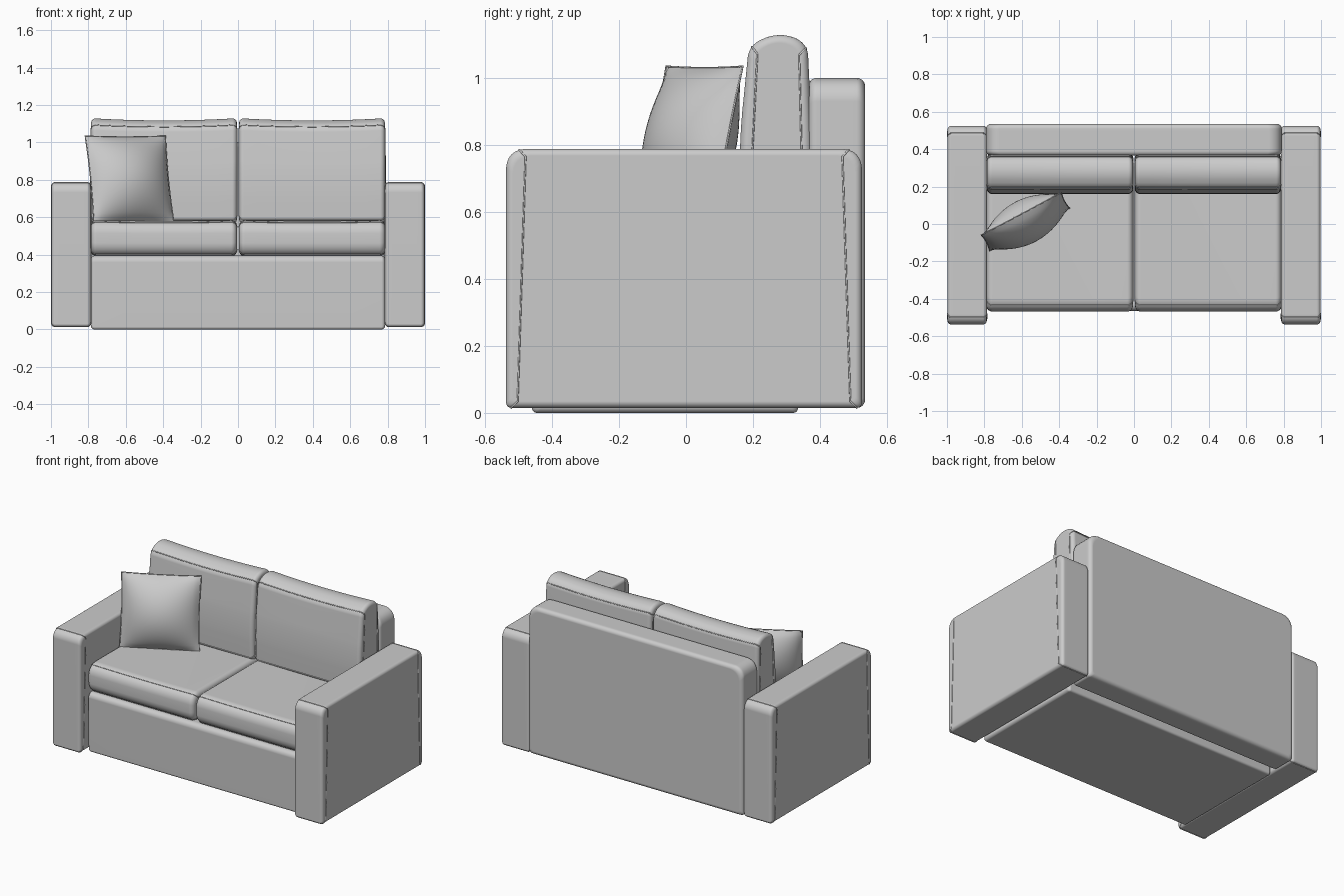
import bpy, bmesh, math
from mathutils import Euler, Vector

if "Cube" in bpy.data.objects:
    bpy.data.objects.remove(bpy.data.objects["Cube"])


def rounded(corners, seg=6):
    """Outline from (p, q, radius) corners, each rounded with a small curve."""
    pts, n = [], len(corners)
    for i, (p, q, r) in enumerate(corners):
        c = Vector((p, q))
        a = c + (Vector(corners[i - 1][:2]) - c).normalized() * r
        b = c + (Vector(corners[(i + 1) % n][:2]) - c).normalized() * r
        k = c.lerp(a.lerp(b, 0.5), 0.17)
        for s in range(seg + 1):
            t = s / seg
            pts.append(a * (1 - t) ** 2 + k * 2 * t * (1 - t) + b * t * t)
    return pts


def finish(name, bm):
    bmesh.ops.recalc_face_normals(bm, faces=bm.faces)
    me = bpy.data.meshes.new(name)
    bm.to_mesh(me)
    bm.free()
    ob = bpy.data.objects.new(name, me)
    bpy.context.collection.objects.link(ob)
    bpy.ops.object.select_all(action='DESELECT')
    ob.select_set(True)
    bpy.context.view_layer.objects.active = ob
    bpy.ops.object.shade_smooth_by_angle(angle=math.radians(50))
    return ob


def piping(name, points, radius=0.003):
    cu = bpy.data.curves.new(name, 'CURVE')
    cu.dimensions = '3D'
    cu.bevel_depth = radius
    cu.bevel_resolution = 1
    sp = cu.splines.new('POLY')
    sp.points.add(len(points) - 1)
    for pt, co in zip(sp.points, points):
        pt.co = (*co, 1)
    sp.use_cyclic_u = True
    bpy.context.collection.objects.link(bpy.data.objects.new(name, cu))


def upholstered(name, corners, a0, a1, r, axis='x', sag=0.0, seams=()):
    """Pad: an outline swept along an axis, with softly rounded ends and seams."""
    prof = rounded(corners)
    ps, qs = [v.x for v in prof], [v.y for v in prof]
    cp, cq = (min(ps) + max(ps)) / 2, (min(qs) + max(qs)) / 2
    hp, hq = max(ps) - cp, max(qs) - cq
    arc = [math.radians(15 * i) for i in range(7)]
    stations = [(a0 + r * (1 - math.cos(t)), r * (1 - math.sin(t))) for t in arc]
    stations += [(a0 + r + (a1 - a0 - 2 * r) * i / 10, 0) for i in range(1, 10)]
    stations += [(a1 - r * (1 - math.cos(t)), r * (1 - math.sin(t))) for t in reversed(arc)]
    bm = bmesh.new()
    rings = []
    for a, d in stations:
        u = (2 * a - a0 - a1) / (a1 - a0)
        ring = []
        for v in prof:
            p = cp + (v.x - cp) * (1 - d / hp)
            q = cq + (v.y - cq) * (1 - d / hq)
            q -= sag * (1 - u * u) * max(0, (q - cq) / hq)
            ring.append(bm.verts.new((a, p, q) if axis == 'x' else (p, a, q)))
        rings.append(ring)
    n = len(prof)
    for A, B in zip(rings, rings[1:]):
        for i in range(n):
            bm.faces.new((A[i], A[(i + 1) % n], B[(i + 1) % n], B[i]))
    bm.faces.new(rings[0])
    bm.faces.new(rings[-1])
    # each seam runs along one outline point and returns along another
    for s, pair in enumerate(seams):
        i, j = [min(range(n), key=lambda k: (prof[k] - Vector(t)).length) for t in pair]
        path = [g[i].co.copy() for g in rings] + [g[j].co.copy() for g in reversed(rings)]
        piping(f"{name}_piping_{s + 1}", path)
    ob = finish(name, bm)
    wn = ob.modifiers.new("normals", 'WEIGHTED_NORMAL')
    wn.keep_sharp = True
    return ob


# base under the seat
upholstered("base", [(-0.46, 0.0, 0.015), (0.335, 0.0, 0.015),
                     (0.335, 0.39, 0.03), (-0.465, 0.395, 0.035)], -0.787, 0.787, 0.02)

# back frame, outline seen from the front
upholstered("back_frame", [(-0.79, 0.015, 0.02), (0.79, 0.015, 0.02),
                           (0.79, 1.0, 0.07), (-0.79, 1.0, 0.07)],
            0.365, 0.535, 0.025, axis='y')

for side, label in ((-1, "left"), (1, "right")):
    def span(inner, outer):
        return sorted((side * inner, side * outer))

    # arm with seams round the front and rear panels
    upholstered(f"{label}_arm", [(-0.537, 0.015, 0.015), (0.525, 0.015, 0.015),
                                 (0.525, 0.788, 0.055), (-0.537, 0.788, 0.055)],
                *span(0.787, 0.997), 0.02,
                seams=[((-0.50, 0.787), (-0.50, 0.015)), ((0.49, 0.787), (0.49, 0.015))])

    # seat cushion with a full rounded front
    upholstered(f"{label}_seat_cushion", [(-0.468, 0.392, 0.07), (0.36, 0.392, 0.03),
                                          (0.36, 0.582, 0.03), (-0.468, 0.585, 0.07)],
                *span(0.006, 0.787), 0.03, sag=0.004,
                seams=[((-0.435, 0.575), (0.355, 0.575)), ((-0.435, 0.40), (0.355, 0.40))])

    # back cushion with a domed top
    upholstered(f"{label}_back_cushion", [(0.165, 0.565, 0.03), (0.375, 0.565, 0.03),
                                          (0.377, 0.80, 0.1), (0.363, 1.105, 0.035),
                                          (0.28, 1.14, 0.045), (0.188, 1.10, 0.035),
                                          (0.158, 0.80, 0.1)],
                *span(0.006, 0.785), 0.025, sag=0.012,
                seams=[((0.195, 1.09), (0.165, 0.59)), ((0.362, 1.09), (0.375, 0.59))])

# scatter pillow: two bulging square sheets joined at the rim
N, W, H, T = 24, 0.243, 0.235, 0.115
bm = bmesh.new()
rim = []


def pillow_point(u, v, face):
    bulge = ((1 - u * u) * (1 - v * v)) ** 0.75 if abs(u) < 1 and abs(v) < 1 else 0
    return Vector((W * u * (1 - 0.03 * (1 - v * v)), face * T * bulge,
                   H * v * (1 - 0.02 * (1 - u * u))))


for face in (-1, 1):
    grid = [[bm.verts.new(pillow_point(2 * i / N - 1, 2 * j / N - 1, face))
             for j in range(N + 1)] for i in range(N + 1)]
    for i in range(N):
        for j in range(N):
            bm.faces.new((grid[i][j], grid[i + 1][j], grid[i + 1][j + 1], grid[i][j + 1]))
bmesh.ops.remove_doubles(bm, verts=bm.verts, dist=0.0005)
turn = Euler((math.radians(-12), 0, math.radians(28))).to_matrix().to_4x4()
turn.translation = (-0.58, 0.012, 0.805)
bm.transform(turn)
finish("scatter_pillow", bm)

# pillow edge piping
ts = [2 * i / N - 1 for i in range(N)]
rim = ([(t, -1) for t in ts] + [(1, t) for t in ts]
       + [(-t, 1) for t in ts] + [(-1, -t) for t in ts])
piping("scatter_pillow_piping", [turn @ pillow_point(u, v, 1) for u, v in rim])
